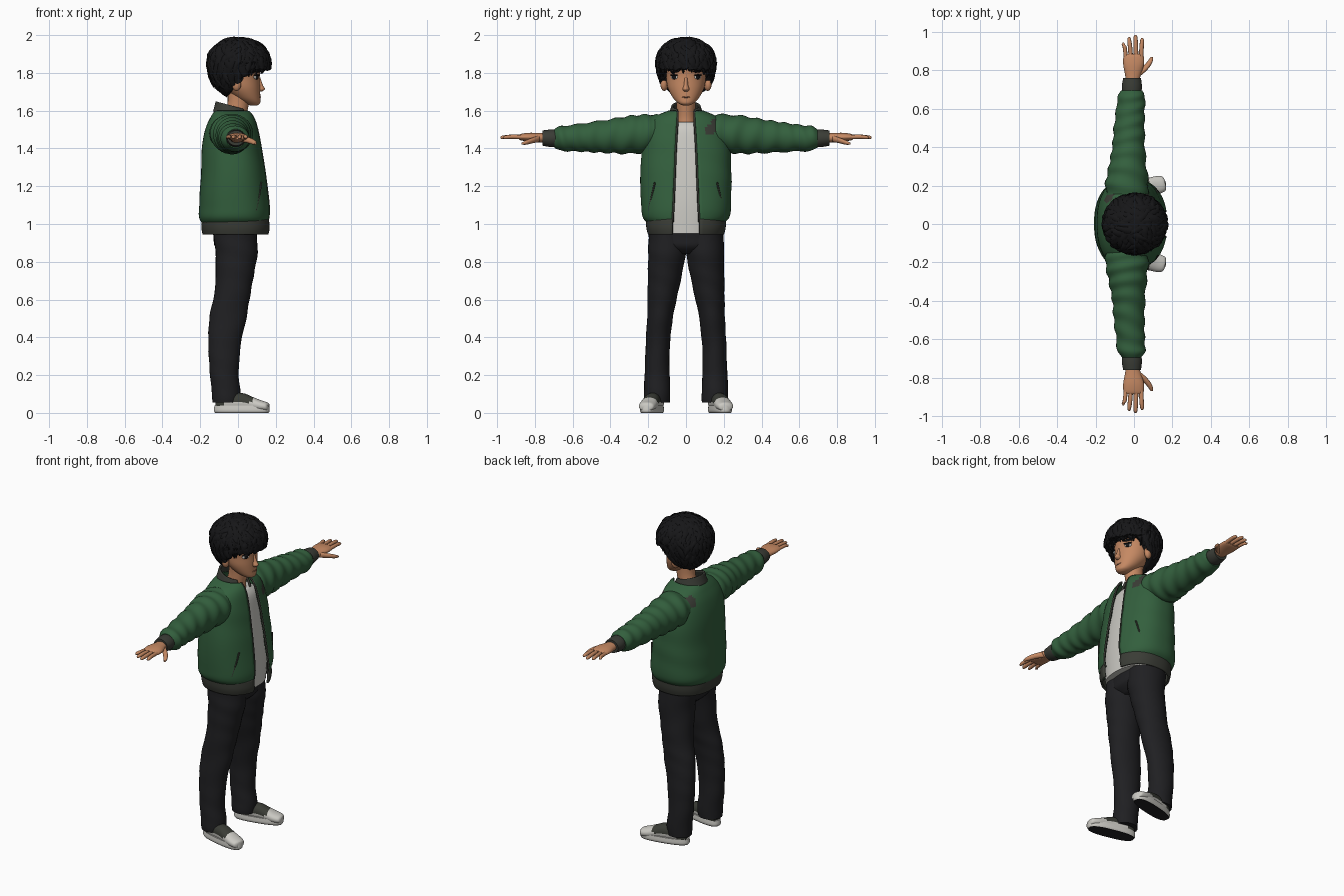
import bpy, bmesh, math, random
from mathutils import Vector, Matrix

random.seed(4)
cube = bpy.data.objects.get("Cube")
if cube:
    bpy.data.objects.remove(cube)


def material(name, r, g, b):
    m = bpy.data.materials.new(name)
    m.use_nodes = True
    m.diffuse_color = (r, g, b, 1)
    bsdf = next(n for n in m.node_tree.nodes if n.type == 'BSDF_PRINCIPLED')
    bsdf.inputs["Base Color"].default_value = (r, g, b, 1)
    bsdf.inputs["Roughness"].default_value = 0.8
    return m


SKIN = material("warm skin", .56, .25, .125)
LIP = material("lip brown", .36, .14, .075)
HAIR = material("hair black", .008, .008, .009)
GREEN = material("jacket green", .033, .115, .047)
RIB = material("rib grey", .042, .045, .036)
BLACK = material("trouser black", .014, .014, .016)
WHITE = material("off white", .6, .59, .55)


def finish(name, bm, mat, angle=50):
    bmesh.ops.recalc_face_normals(bm, faces=bm.faces)
    me = bpy.data.meshes.new(name)
    bm.to_mesh(me)
    bm.free()
    me.materials.append(mat)
    me.polygons.foreach_set("use_smooth", [True] * len(me.polygons))
    me.set_sharp_from_angle(angle=math.radians(angle))
    ob = bpy.data.objects.new(name, me)
    bpy.context.collection.objects.link(ob)
    return ob


def paint(ob, mat, rule):
    ob.data.materials.append(mat)
    for f in ob.data.polygons:
        if rule(f.center, f.normal):
            f.material_index = 1


def spow(v, p):
    return math.copysign(abs(v) ** p, v)


def smooth_path(rows, steps):
    """Spline through rows of numbers."""
    out = []
    for i in range(len(rows) - 1):
        quad = [rows[max(i - 1, 0)], rows[i], rows[i + 1], rows[min(i + 2, len(rows) - 1)]]
        for k in range(steps):
            t = k / steps
            out.append([b + .5 * t * (c - a + t * (2*a - 5*b + 4*c - d + t * (3*(b - c) + d - a)))
                        for a, b, c, d in zip(*quad)])
    return out + [list(rows[-1])]


def loft(name, rows, mat, axis='z', sides=24, steps=4, p=1.0, wave=0, freq=60, tilt=0):
    """Rows: position, centre u, centre v, radius u, radius v, optional front gap."""
    bm = bmesh.new()
    rings = []
    is_open = len(rows[0]) > 5
    for row in smooth_path(rows, steps):
        t, cu, cv, ru, rv = row[:5]
        a0 = math.asin((row[5] / rv) ** (1 / p)) if is_open else 0
        ring = []
        for k in range(sides):
            a = a0 + (2 * math.pi - 2 * a0) * k / (sides - 1 if is_open else sides)
            w = 1 + wave * math.sin(freq * t + 2 * math.sin(a + t * 9))
            du = ru * w * spow(math.cos(a), p)
            u, v = cu + du, cv + rv * w * spow(math.sin(a), p)
            co = {'z': (u, v, t + tilt * du), 'y': (u, t, v), 'x': (t, u, v)}[axis]
            ring.append(bm.verts.new(co))
        rings.append(ring)
    for r0, r1 in zip(rings, rings[1:]):
        for k in range(sides - 1 if is_open else sides):
            j = (k + 1) % sides
            bm.faces.new((r0[k], r0[j], r1[j], r1[k]))
    if not is_open:
        bm.faces.new(rings[0])
        bm.faces.new(rings[-1])
    ob = finish(name, bm, mat)
    if is_open:
        mod = ob.modifiers.new("thickness", 'SOLIDIFY')
        mod.thickness, mod.offset = .012, 0
    return ob


def ball(name, loc, scale, mat, turn=0):
    bm = bmesh.new()
    bmesh.ops.create_uvsphere(bm, u_segments=16, v_segments=10, radius=1)
    m = Matrix.Translation(loc) @ Matrix.Rotation(turn, 4, 'Z') @ Matrix.Diagonal((*scale, 1))
    bmesh.ops.transform(bm, matrix=m, verts=bm.verts)
    return finish(name, bm, mat)


def cord(name, points, radius, mat):
    cu = bpy.data.curves.new(name, 'CURVE')
    cu.dimensions, cu.bevel_depth, cu.bevel_resolution = '3D', radius, 1
    sp = cu.splines.new('POLY')
    sp.points.add(len(points) - 1)
    for q, co in zip(sp.points, points):
        q.co = (*co, 1)
    cu.materials.append(mat)
    bpy.context.collection.objects.link(bpy.data.objects.new(name, cu))


# Jacket body, open at the front, with worn patches on one shoulder
JP = .85
body = [(1.01, -.015, 0, .172, .2, .07), (1.04, -.018, 0, .182, .225, .07),
        (1.1, -.018, 0, .182, .232, .066), (1.25, -.023, 0, .168, .235, .06),
        (1.4, -.032, 0, .153, .228, .054), (1.5, -.033, 0, .134, .21, .048),
        (1.56, -.03, 0, .112, .165, .045), (1.595, -.03, 0, .09, .09, .045)]
jacket = loft("jacket_body", body, GREEN, sides=72, steps=6, p=JP, wave=.006, freq=32)
patches = [Vector((.06, .12, 1.49)), Vector((.05, .16, 1.52)), Vector((-.13, .14, 1.53)), Vector((-.11, .18, 1.53))]
paint(jacket, RIB, lambda c, n: min((c - q).length for q in patches) < .036)
loft("jacket_hem", [(.945, -.01, 0, .172, .195, .07), (.98, -.01, 0, .178, .204, .07),
                    (1.025, -.012, 0, .176, .206, .07)], RIB, sides=60, p=JP)
loft("collar", [(1.565, -.03, 0, .097, .09, .042), (1.595, -.032, 0, .087, .08, .045),
                (1.625, -.035, 0, .078, .07, .045)], RIB, sides=40, tilt=-.3)


def jacket_x(y, rows):
    return rows[1] + rows[3] * (1 - (abs(y) / rows[4]) ** (2 / JP)) ** (JP / 2)


# Shirt, neck and hips
loft("shirt", [(.95, -.01, 0, .15, .18), (1.1, -.018, 0, .158, .2), (1.25, -.023, 0, .15, .205),
               (1.4, -.032, 0, .138, .2), (1.5, -.033, 0, .12, .17), (1.54, -.03, 0, .09, .08)],
     WHITE, sides=40, p=JP)
loft("neck", [(1.5, -.025, 0, .075, .065), (1.56, -.015, 0, .06, .053), (1.63, 0, 0, .056, .05),
              (1.7, .005, 0, .06, .055)], SKIN)
loft("hips", [(.84, -.012, 0, .07, .07), (.88, -.012, 0, .11, .165), (.93, -.015, 0, .115, .195),
              (1, -.015, 0, .12, .19)], BLACK, sides=32, p=.9)

fingers = [("little", -.042, -.055, .945, .0105), ("ring", -.016, -.025, .972, .0115),
           ("middle", .011, .008, .983, .012), ("index", .037, .042, .968, .0115)]

for side, s in (("left", 1), ("right", -1)):
    # Zip edge and slanted pocket
    cord(side + "_zip", [(jacket_x(r[5], r) + .003, s * r[5], r[0]) for r in smooth_path(body, 5)], .006, RIB)
    cord(side + "_pocket", [(jacket_x(y, body[2]) + .001, s * y, z)
                            for y, z in ((.165, 1.22), (.178, 1.16), (.192, 1.1), (.198, 1.07))], .005, RIB)
    # Sleeve with folds, cuff
    sleeve = [(.1, -.035, 1.485, .1, .088), (.2, -.037, 1.48, .112, .1), (.3, -.033, 1.472, .098, .1),
              (.4, -.028, 1.465, .085, .09), (.5, -.025, 1.46, .08, .08), (.6, -.018, 1.455, .074, .07),
              (.66, -.014, 1.453, .072, .066), (.695, -.012, 1.453, .052, .05)]
    flip = lambda rows: [(s * r[0], *r[1:]) for r in rows]
    loft(side + "_sleeve", flip(sleeve), GREEN, 'y', 28, 8, wave=.045, freq=75)
    loft(side + "_cuff", flip([(.685, -.011, 1.454, .05, .046), (.72, -.011, 1.454, .052, .046),
                               (.76, -.01, 1.455, .046, .04)]), RIB, 'y')
    # Hand
    loft(side + "_palm", flip([(.74, -.008, 1.455, .033, .026), (.78, -.005, 1.457, .042, .025),
                               (.83, -.002, 1.46, .054, .023), (.87, -.002, 1.46, .053, .018),
                               (.885, -.002, 1.46, .045, .012)]), SKIN, 'y')
    for label, x0, x1, tip, r in fingers:
        loft(f"{side}_{label}_finger",
             flip([(.86, x0, 1.46, r, r), (.92, (x0 + x1) / 2, 1.462, r, r),
                   (tip - .012, x1, 1.459, r * .85, r * .8), (tip, x1, 1.457, r * .3, r * .3)]), SKIN, 'y', 10)
    loft(side + "_thumb", flip([(.775, .02, 1.452, .02, .018), (.81, .057, 1.443, .019, .015),
                                (.845, .083, 1.432, .014, .012), (.87, .093, 1.425, .006, .005)]), SKIN, 'y', 12)
    # Trouser leg
    loft(side + "_trouser_leg",
         [(.055, -.062, s * .153, .072, .068), (.1, -.062, s * .153, .076, .07), (.2, -.072, s * .153, .076, .066),
          (.35, -.072, s * .15, .085, .064), (.5, -.054, s * .138, .098, .068), (.6, -.035, s * .127, .096, .077),
          (.72, -.018, s * .113, .1, .089), (.85, -.008, s * .1, .112, .1), (.95, -.015, s * .098, .114, .1)],
         BLACK, sides=28, steps=6, wave=.015, freq=45)
    # Shoe, turned outward: canvas upper with pale toe cap, rubber sole
    tops = [(-.138, .025, .07), (-.1, .042, .1), (0, .043, .105), (.05, .045, .088),
            (.1, .047, .068), (.135, .04, .057), (.146, .025, .05)]
    upper = loft(side + "_shoe_upper", [(x, 0, h / 2 + .005, w, h / 2 - .005) for x, w, h in tops],
                 RIB, 'x', 24, 6, p=.9)
    paint(upper, WHITE, lambda c, n: c.x > .07 or (c.x > -.08 and abs(c.y) > .036 and c.z < .055))
    sole = loft(side + "_shoe_sole", [(0, 0, 0, .144, .044), (.012, 0, 0, .15, .05), (.038, 0, 0, .147, .048)],
                WHITE, sides=36, p=.75)
    paint(sole, BLACK, lambda c, n: n.z < -.8 or c.z < .003)
    for ob in (upper, sole):
        ob.matrix_world = Matrix.Translation((.02, s * .18, 0)) @ Matrix.Rotation(s * .22, 4, 'Z')
    # Ear, eye and brow
    ball(side + "_ear", (-.008, s * .115, 1.742), (.026, .02, .038), SKIN, s * .35)
    ball(side + "_eye_white", (.096, s * .062, 1.777), (.007, .021, .011), WHITE, s * .6)
    ball(side + "_iris", (.099, s * .062, 1.778), (.008, .013, .0125), HAIR, s * .6)
    ball(side + "_lash", (.099, s * .063, 1.788), (.009, .025, .005), HAIR, s * .6)
    ball(side + "_brow", (.103, s * .06, 1.808), (.007, .027, .006), HAIR, s * .55)

# Head, nose and mouth
loft("head", [(1.628, .082, 0, .02, .018), (1.64, .075, 0, .042, .042), (1.67, .05, 0, .068, .07),
              (1.72, .022, 0, .095, .096), (1.78, .005, 0, .11, .107), (1.85, 0, 0, .12, .118),
              (1.92, 0, 0, .09, .09)], SKIN, sides=36, steps=6)
loft("nose", [(1.702, .115, 0, .012, .011), (1.714, .118, 0, .025, .018), (1.735, .112, 0, .02, .012),
              (1.775, .104, 0, .014, .009)], SKIN, sides=14)
ball("mouth", (.114, 0, 1.672), (.008, .022, .0045), LIP)


# Hair: cap with raised hairline at the face, covered with curved locks
def hairline(x):
    return 1.655 + .165 * min(max((x + .07) / .13, 0), 1)


def scalp(d, grow=1.0):
    co = Vector((.005 + .166 * d.x, .157 * d.y, 1.855 + (.132 if d.z > 0 else .2) * d.z))
    co = Vector((0, 0, 1.855)) + (co - Vector((0, 0, 1.855))) * grow
    co.z = max(co.z, hairline(co.x))
    return co


bm = bmesh.new()
bmesh.ops.create_icosphere(bm, subdivisions=4, radius=1)
for v in bm.verts:
    v.co = scalp(v.co.normalized())
finish("hair_cap", bm, HAIR)

bm = bmesh.new()
for i in range(330):
    # Even spread over the scalp, leaving the face clear
    h = 1 - 1.55 * (i + .5) / 330
    a = i * 2.39996
    d = Vector((math.sqrt(1 - h * h) * math.cos(a), math.sqrt(1 - h * h) * math.sin(a), h))
    if scalp(d).z < hairline(scalp(d).x) + .012:
        continue
    flow = Vector((d.x, d.y, 0)).normalized() * .25 + Vector((0, 0, -1))
    flow += Vector((random.uniform(-.7, .7), random.uniform(-.7, .7), 0))
    flow = (flow - d * flow.dot(d)).normalized()
    across = flow.cross(d).normalized()
    length, width, lift = random.uniform(.3, .55), random.uniform(.014, .024), random.uniform(.02, .1)
    rings = []
    for t in (0, .3, .65, 1):
        e = (d + flow * length * t).normalized()
        mid = scalp(e, .97 + lift * t * (1.3 - .5 * t))
        mid.z = min(mid.z, 1.996)
        r = width * (1 - .9 * t * t)
        rings.append([bm.verts.new(mid + across * r * math.cos(k * math.tau / 6) + e * .45 * r * math.sin(k * math.tau / 6))
                      for k in range(6)])
    for r0, r1 in zip(rings, rings[1:]):
        for k in range(6):
            bm.faces.new((r0[k], r0[k - 1], r1[k - 1], r1[k]))
    bm.faces.new(rings[-1])
# Fringe locks hanging over the brow and temples
for i in range(25):
    a = -1.5 + 3 * i / 24
    out = Vector((math.cos(a), math.sin(a), 0))
    base = Vector((.15 * out.x, .145 * out.y, 1.86))
    drop = random.uniform(.04, .065) + .035 * abs(out.y) ** 4
    tip = base + Vector((-.02 * out.x, -.015 * out.y + random.uniform(-.02, .02), -drop))
    rot = (tip - base).to_track_quat('Z', 'Y').to_matrix().to_4x4()
    bmesh.ops.create_cone(bm, segments=6, radius1=.022, radius2=.003, depth=(tip - base).length, cap_ends=True,
                          matrix=Matrix.Translation((base + tip) / 2) @ rot)
finish("hair_locks", bm, HAIR, 40)
